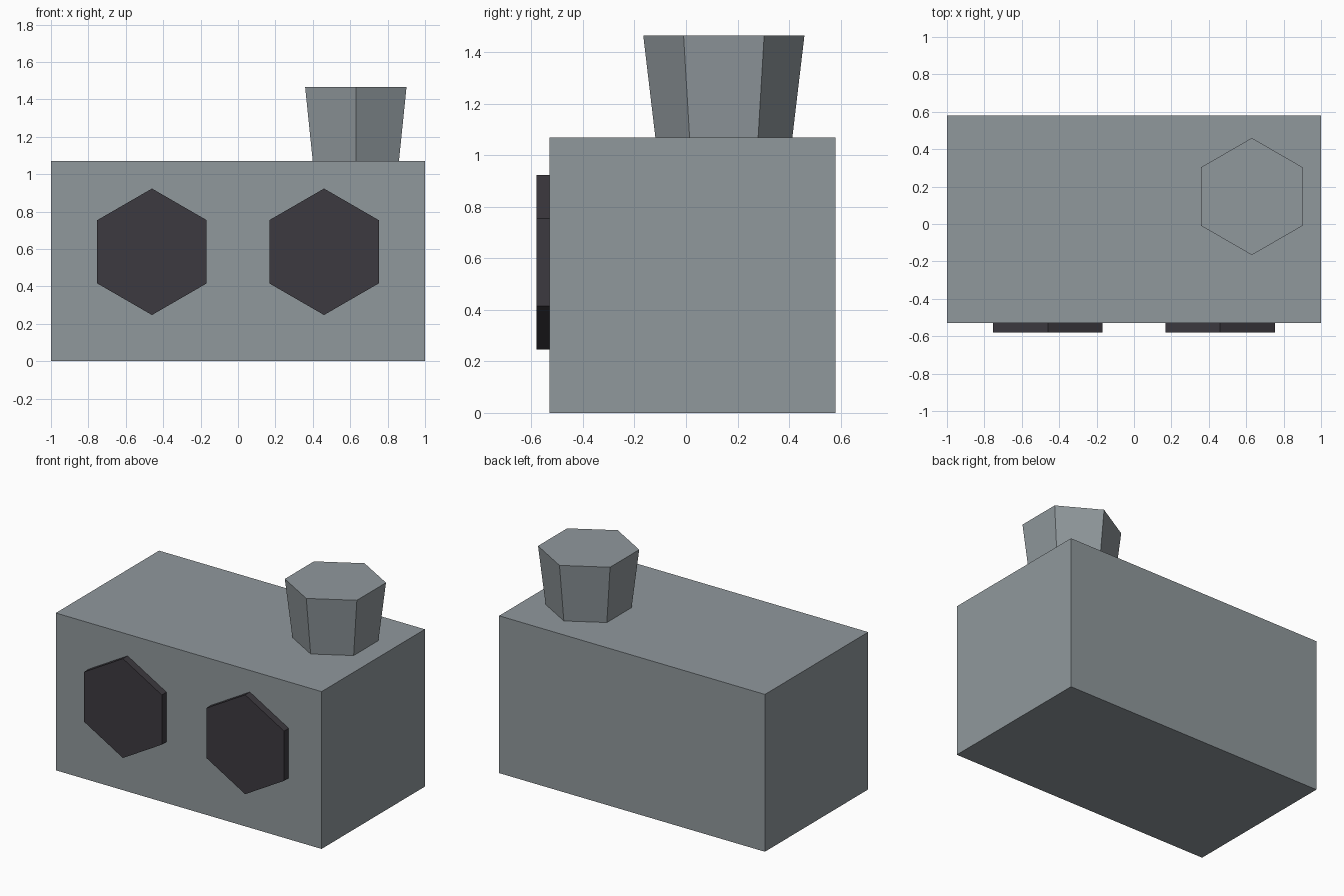
import bpy
from math import radians

cube = bpy.data.objects.get("Cube")
if cube:
    bpy.data.objects.remove(cube, do_unlink=True)


def material(name, rgb):
    mat = bpy.data.materials.new(name)
    mat.use_nodes = True
    colour = (*rgb, 1)
    mat.diffuse_color = colour
    mat.node_tree.nodes["Principled BSDF"].inputs["Base Color"].default_value = colour
    return mat


def finish(name, mat):
    obj = bpy.context.object
    obj.name = obj.data.name = name
    obj.data.materials.append(mat)
    return obj


def hexagon(name, mat, base, top, depth, location, tilt=0):
    bpy.ops.mesh.primitive_cone_add(vertices=6, radius1=base, radius2=top, depth=depth,
                                    location=location, rotation=(radians(tilt), 0, 0))
    return finish(name, mat)


grey = material("blue grey", (0.28, 0.315, 0.335))
dark = material("charcoal", (0.046, 0.042, 0.051))

# Box body
bpy.ops.mesh.primitive_cube_add(size=1, location=(0, 0.025, 0.535))
body = finish("body", grey)
body.scale = (2, 1.11, 1.07)

# Flared hexagonal funnel on top
hexagon("funnel", grey, 0.266, 0.313, 0.396, (0.63, 0.147, 1.268))

# Hexagonal discs on the front
for side, x in (("left", 0.46), ("right", -0.46)):
    hexagon(side + "_front_disc", dark, 0.338, 0.338, 0.05, (x, -0.555, 0.585), 90)
